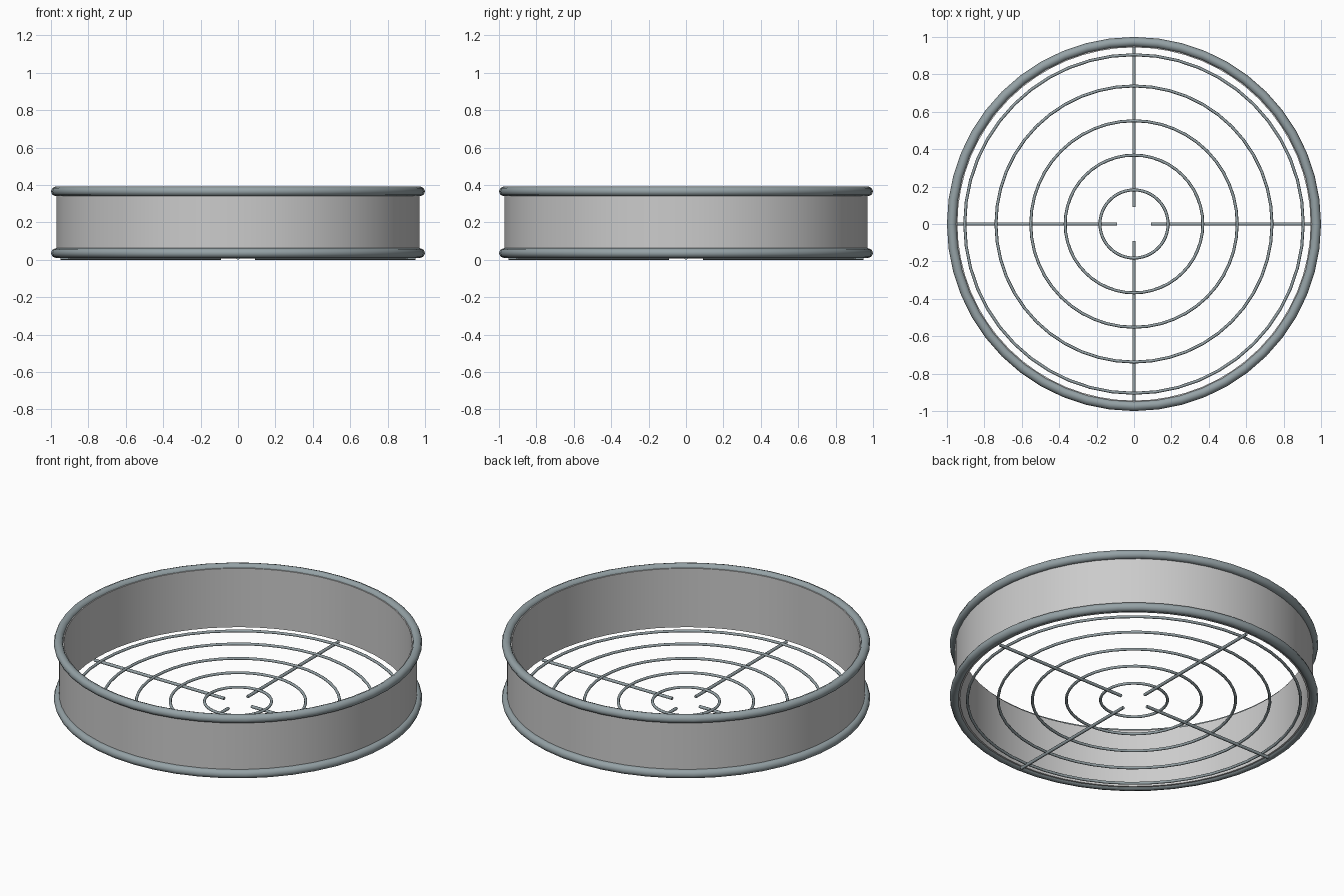
import bpy, math
from mathutils import Matrix

if "Cube" in bpy.data.objects:
    bpy.data.objects.remove(bpy.data.objects["Cube"])


def lathe(name, profile, segs, mat=None):
    """Revolve a closed (radius, z) profile around z."""
    n = len(profile)
    verts, faces = [], []
    for i in range(segs):
        a = 2 * math.pi * i / segs
        verts += [(r * math.cos(a), r * math.sin(a), z) for r, z in profile]
    for i in range(segs):
        j = (i + 1) % segs
        for k in range(n):
            l = (k + 1) % n
            faces.append((i * n + k, j * n + k, j * n + l, i * n + l))
    me = bpy.data.meshes.new(name)
    me.from_pydata(verts, [], faces)
    ob = bpy.data.objects.new(name, me)
    bpy.context.collection.objects.link(ob)
    finish(ob, mat)
    return ob


def finish(ob, mat):
    if mat:
        ob.data.materials.append(mat)
    bpy.ops.object.select_all(action='DESELECT')
    ob.select_set(True)
    bpy.context.view_layer.objects.active = ob
    bpy.ops.object.shade_smooth_by_angle(angle=math.radians(50))


def circle(R, z, r, n):
    return [(R + r * math.cos(2 * math.pi * k / n),
             z + r * math.sin(2 * math.pi * k / n)) for k in range(n)]


steel = bpy.data.materials.new("steel")
steel.diffuse_color = (0.30, 0.36, 0.38, 1)
steel.use_nodes = True
steel.node_tree.nodes["Principled BSDF"].inputs["Base Color"].default_value = steel.diffuse_color
wall_mat = bpy.data.materials.new("wall_grey")
wall_mat.diffuse_color = (0.62, 0.63, 0.60, 1)
wall_mat.use_nodes = True
wall_mat.node_tree.nodes["Principled BSDF"].inputs["Base Color"].default_value = wall_mat.diffuse_color

# Cylindrical side wall
lathe("side_wall", [(0.944, 0.02), (0.971, 0.02), (0.971, 0.372), (0.944, 0.372)], 64, wall_mat)

# Rolled rims
for name, z in (("bottom_rim", 0.036), ("top_rim", 0.366)):
    lathe(name, circle(0.974, z, 0.026, 8), 48, steel)

# Concentric wire rings
for i, R in enumerate((0.182, 0.368, 0.552, 0.738, 0.905)):
    lathe(f"grill_ring_{i + 1}", circle(R, 0.016, 0.008, 8), 48, steel)

# Four radial wires, open at the centre
for i in range(4):
    bpy.ops.mesh.primitive_cylinder_add(vertices=8, radius=0.009, depth=0.86)
    ob = bpy.context.object
    ob.name = f"grill_spoke_{i + 1}"
    ob.data.transform(Matrix.Rotation(i * math.pi / 2, 4, 'Z')
                      @ Matrix.Translation((0.52, 0, 0.009))
                      @ Matrix.Rotation(math.pi / 2, 4, 'Y'))
    finish(ob, steel)
